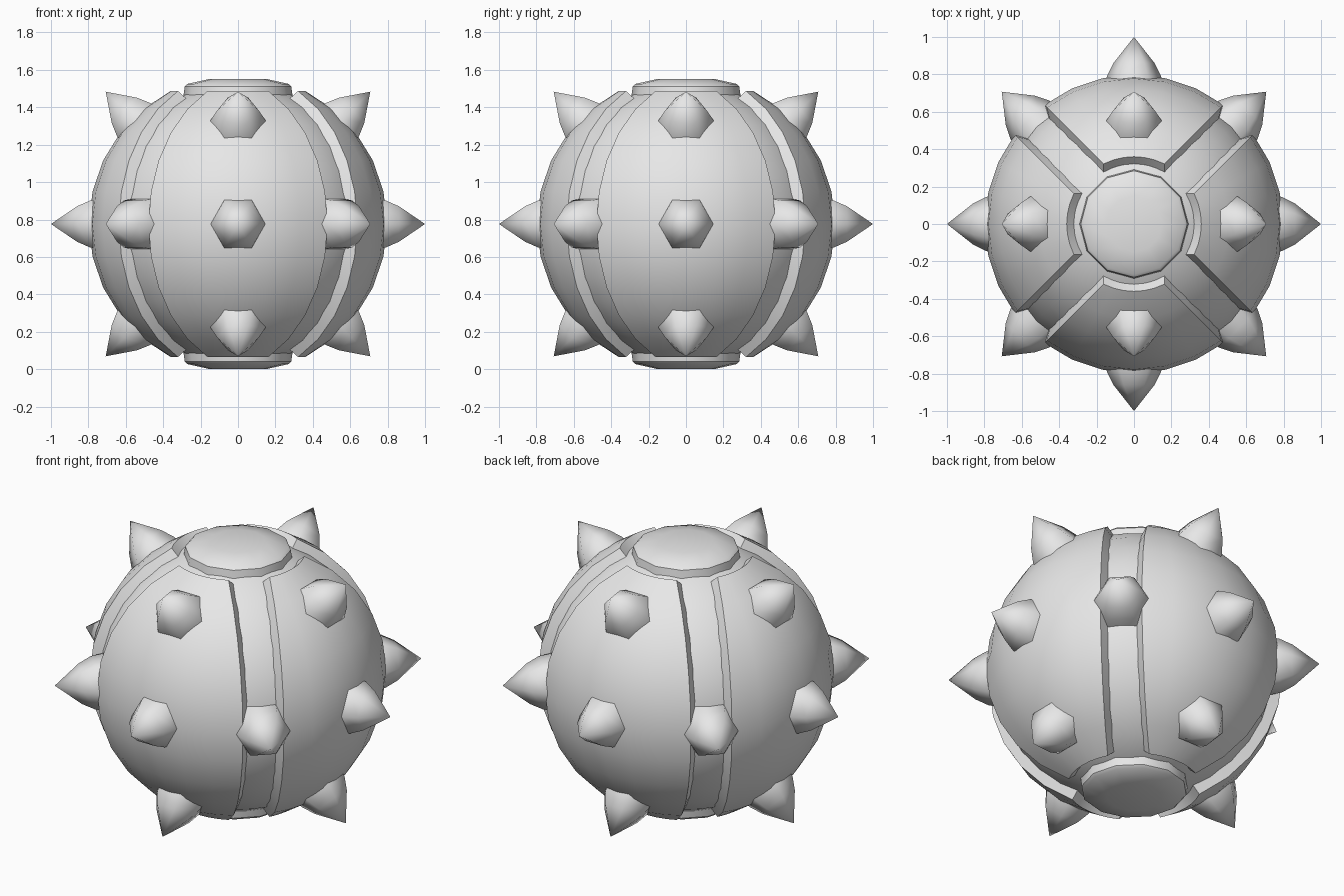
import bpy, bmesh, math
from math import sin, cos, asin, acos, pi, radians
from mathutils import Vector

if "Cube" in bpy.data.objects:
    bpy.data.objects.remove(bpy.data.objects["Cube"], do_unlink=True)

CENTRE = Vector((0, 0, 0.776))
SHELL, CORE = 0.797, 0.748

grey = bpy.data.materials.new("plain_grey")
grey.use_nodes = True
grey.diffuse_color = (0.8, 0.8, 0.8, 1)
grey.node_tree.nodes["Principled BSDF"].inputs["Base Color"].default_value = (0.8, 0.8, 0.8, 1)


def finish(name, bm, angle=35):
    bmesh.ops.recalc_face_normals(bm, faces=bm.faces)
    mesh = bpy.data.meshes.new(name)
    bm.to_mesh(mesh)
    bm.free()
    mesh.materials.append(grey)
    obj = bpy.data.objects.new(name, mesh)
    bpy.context.collection.objects.link(obj)
    obj.location = CENTRE
    bpy.ops.object.select_all(action="DESELECT")
    obj.select_set(True)
    bpy.context.view_layer.objects.active = obj
    bpy.ops.object.shade_smooth_by_angle(angle=radians(angle))
    return obj


def lathe(name, profile, origin, axis, side, sides, angle):
    """Rings of (distance along axis, radius); zero radius makes a tip."""
    bm = bmesh.new()
    up = axis.cross(side)
    rings = []
    for dist, rad in profile:
        mid = origin + axis * dist
        if rad == 0:
            rings.append([bm.verts.new(mid)] * sides)
            continue
        rings.append([bm.verts.new(mid + (side * cos(a) + up * sin(a)) * rad)
                      for a in (2 * pi * k / sides for k in range(sides))])
    for low, high in zip(rings, rings[1:]):
        for k in range(sides):
            n = (k + 1) % sides
            quad = [low[k], low[n], high[n], high[k]]
            bm.faces.new(list(dict.fromkeys(quad)))
    for ring in (rings[0], rings[-1]):
        if len(set(ring)) > 2:
            bm.faces.new(ring)
    return finish(name, bm, angle)


def panel(name, heading):
    """Quarter shell with straight-sided grooves and sloping rim walls."""
    bm = bmesh.new()
    rows, cols = 10, 6
    grid = []
    for i in range(-1, rows + 2):
        line = []
        for j in range(-1, cols + 2):
            rim = i in (-1, rows + 1) or j in (-1, cols + 1)
            rad, gap, pole = (0.735, 0.075, 0.315) if rim else (SHELL, 0.112, 0.36)
            top = acos(pole / rad)
            v = min(max(i / rows, 0), 1) * 2 - 1
            u = min(max(j / cols, 0), 1) * 2 - 1
            lat = top * v
            az = heading + u * (pi / 4 - asin(gap / (rad * cos(lat))))
            line.append(bm.verts.new((rad * cos(lat) * cos(az),
                                      rad * cos(lat) * sin(az), rad * sin(lat))))
        grid.append(line)
    for a, b in zip(grid, grid[1:]):
        for j in range(len(a) - 1):
            bm.faces.new((a[j], a[j + 1], b[j + 1], b[j]))
    bmesh.ops.remove_doubles(bm, verts=bm.verts, dist=0.0005)
    finish(name, bm)


# Inner core seen at the bottom of the grooves
bm = bmesh.new()
bmesh.ops.create_uvsphere(bm, u_segments=24, v_segments=16, radius=CORE)
finish("inner_core", bm)

# Four outer shell panels
for name, turn in (("left", 0), ("back", 1), ("right", 2), ("front", 3)):
    panel(name + "_shell_panel", turn * pi / 2)

# Flattened caps at both poles
cap = ((0.66, 0.295), (0.735, 0.285), (0.749, 0.27), (0.776, 0.15))
for name, way in (("top_cap", 1), ("bottom_cap", -1)):
    lathe(name, cap, Vector(), Vector((0, 0, way)), Vector((1, 0, 0)), 12, 32)

# Six-sided spikes: eight around the equator, four above and four below
spike = ((0.68, 0.162), (0.79, 0.145), (0.86, 0.11), (1.0, 0))
rows = (("middle_spike", 0, 8), ("upper_spike", pi / 4, 4), ("lower_spike", -pi / 4, 4))
for name, lat, count in rows:
    for k in range(count):
        az = 2 * pi * k / count
        axis = Vector((cos(lat) * cos(az), cos(lat) * sin(az), sin(lat)))
        side = Vector((-sin(az), cos(az), 0))
        lathe(f"{name}_{k + 1}", spike, Vector(), axis, side, 6, 80)
